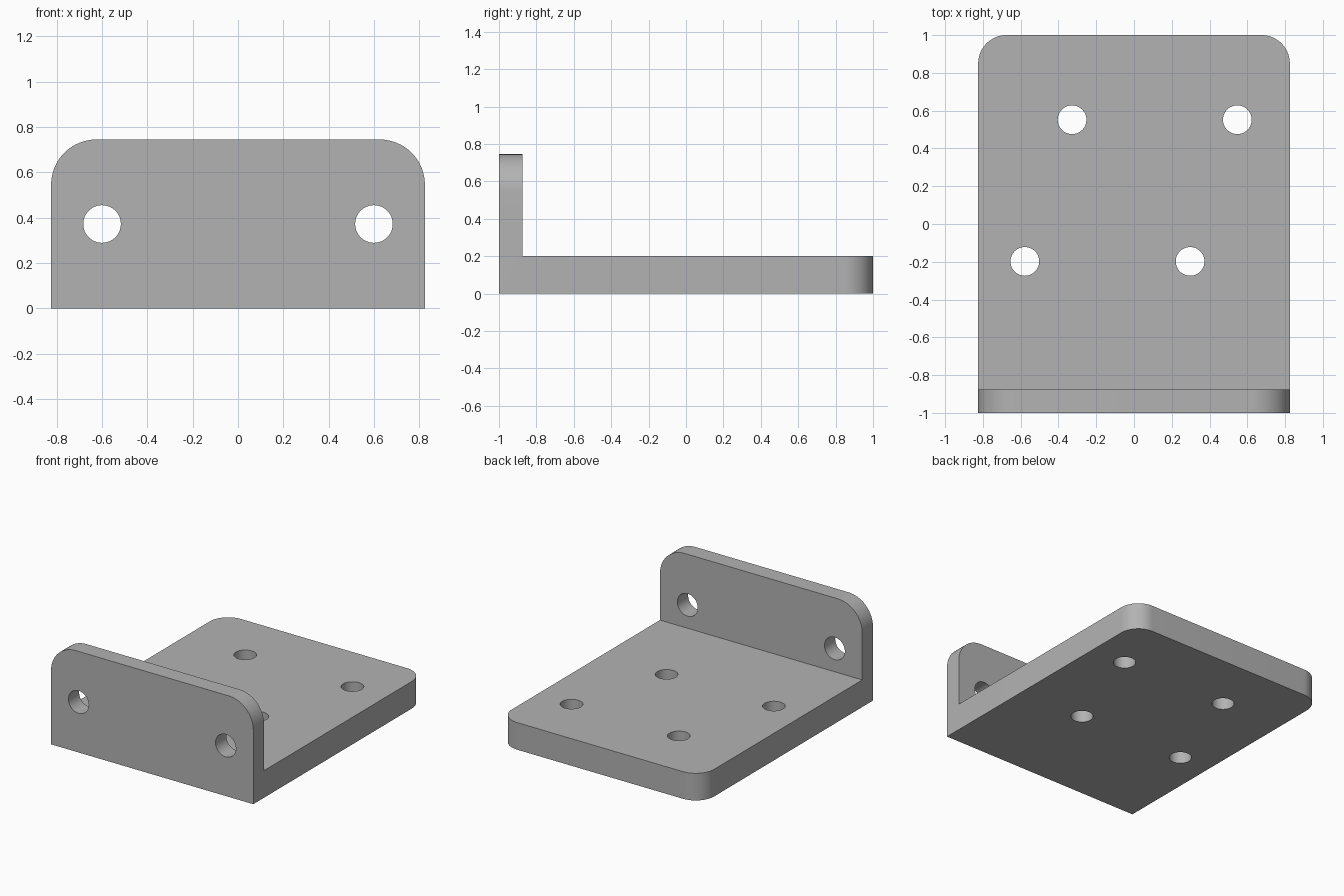
import bpy
import bmesh
from math import radians
from mathutils import Matrix, Vector

default = bpy.data.objects.get("Cube")
if default:
    bpy.data.objects.remove(default, do_unlink=True)

HALF_W, HALF_L = 0.825, 1.0
BASE_T, FLANGE_T, HEIGHT = 0.2, 0.125, 0.745
BASE_R, FLANGE_R = 0.15, 0.2

grey = bpy.data.materials.new("plain grey")
grey.use_nodes = True
colour = (0.45, 0.45, 0.45, 1)
grey.diffuse_color = colour
grey.node_tree.nodes["Principled BSDF"].inputs["Base Color"].default_value = colour


def make_object(name, bm):
    mesh = bpy.data.meshes.new(name)
    bm.to_mesh(mesh)
    bm.free()
    mesh.materials.append(grey)
    obj = bpy.data.objects.new(name, mesh)
    bpy.context.collection.objects.link(obj)
    return obj


def round_corners(bm, test, radius):
    """Round the edges whose two ends both pass the test."""
    edges = [e for e in bm.edges if all(test(v.co) for v in e.verts)]
    bmesh.ops.bevel(bm, geom=edges, offset=radius, segments=16, profile=0.5,
                    affect='EDGES', clamp_overlap=False)


def drill(obj, centre, radius, direction):
    """Cut a round hole along the given direction."""
    bm = bmesh.new()
    turn = Vector((0, 0, 1)).rotation_difference(direction).to_matrix().to_4x4()
    bmesh.ops.create_cone(bm, cap_ends=True, segments=48, radius1=radius,
                          radius2=radius, depth=0.5,
                          matrix=Matrix.Translation(centre) @ turn)
    cutter = make_object("hole_cutter", bm)
    cutter.hide_render = True
    mod = obj.modifiers.new("hole", 'BOOLEAN')
    mod.operation, mod.solver, mod.object = 'DIFFERENCE', 'EXACT', cutter
    bpy.ops.object.modifier_apply(modifier=mod.name)
    bpy.data.objects.remove(cutter, do_unlink=True)


# L-shaped side profile swept across the width
bm = bmesh.new()
inner = FLANGE_T - HALF_L
profile = [(-HALF_L, 0), (HALF_L, 0), (HALF_L, BASE_T),
           (inner, BASE_T), (inner, HEIGHT), (-HALF_L, HEIGHT)]
side = bm.faces.new([bm.verts.new((-HALF_W, y, z)) for y, z in profile])
swept = bmesh.ops.extrude_face_region(bm, geom=[side])["geom"]
bmesh.ops.translate(bm, vec=(2 * HALF_W, 0, 0),
                    verts=[g for g in swept if isinstance(g, bmesh.types.BMVert)])
bmesh.ops.recalc_face_normals(bm, faces=bm.faces)

# Rounded back corners of the base and top corners of the flange
for sx in (-1, 1):
    round_corners(bm, lambda c: c.x * sx > HALF_W - 0.001 and c.y > HALF_L - 0.001, BASE_R)
    round_corners(bm, lambda c: c.x * sx > HALF_W - 0.001 and c.z > HEIGHT - 0.001, FLANGE_R)
bracket = make_object("angle_bracket", bm)
bpy.context.view_layer.objects.active = bracket
bracket.select_set(True)

# Two holes through the flange
for x in (-0.6, 0.6):
    drill(bracket, (x, -HALF_L, 0.372), 0.083, Vector((0, 1, 0)))

# Staggered pairs of holes through the base
for x, y in ((-0.328, 0.552), (0.547, 0.552), (-0.578, -0.198), (0.297, -0.198)):
    drill(bracket, (x, y, BASE_T / 2), 0.076, Vector((0, 0, 1)))

bpy.ops.object.shade_smooth_by_angle(angle=radians(30))
